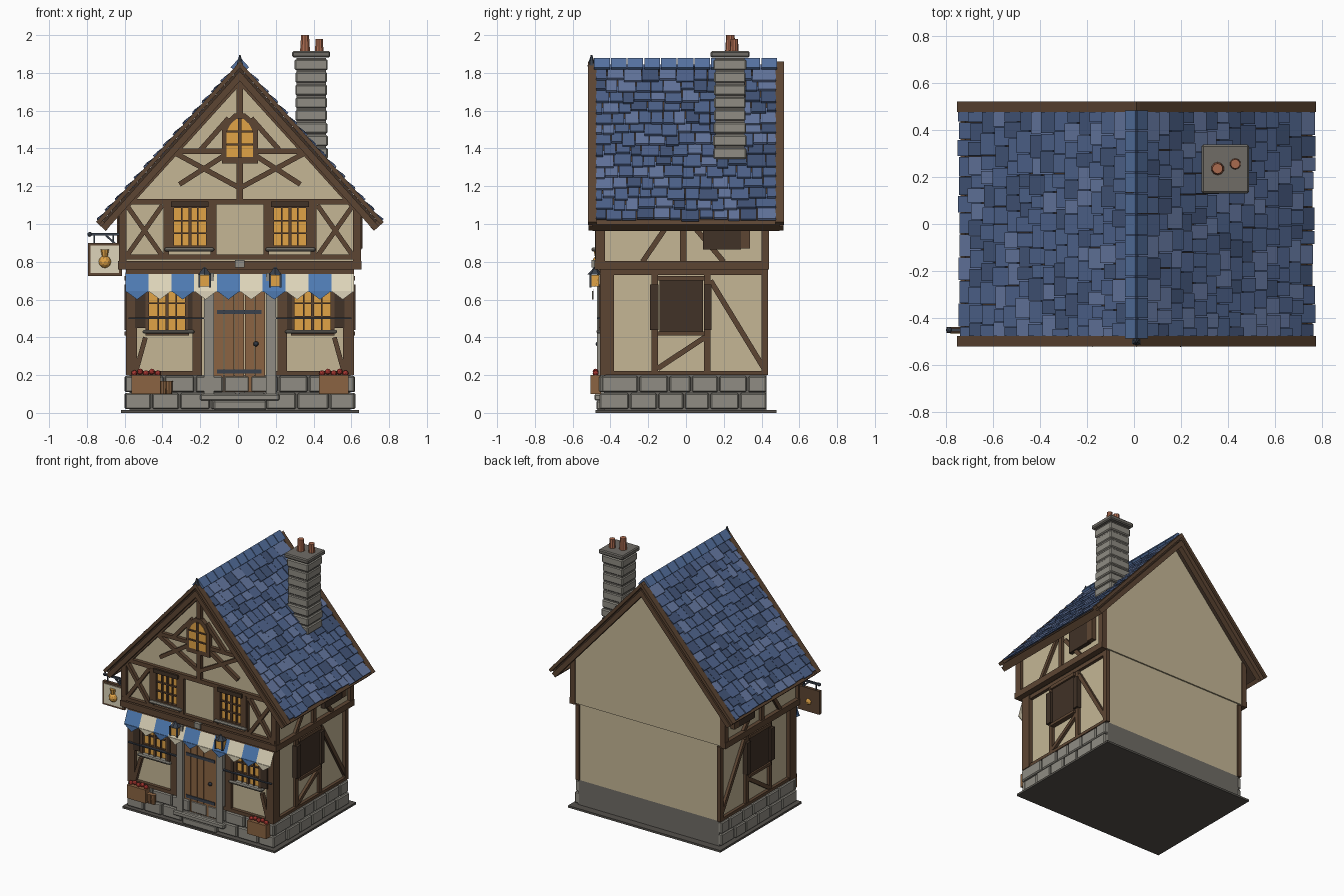
import bpy, bmesh, math, random
from mathutils import Vector as V, Matrix

if "Cube" in bpy.data.objects:
    bpy.data.objects.remove(bpy.data.objects["Cube"])

random.seed(4)
CX = 0.01
parts, mats = {}, {}
COL = dict(wood='5d4736', dark='43352b', plaster='c3b594', stone='8e8b82', base='6f6c66', glow='e0a248',
           plank='8a6444', iron='3c434d', blue='4f79b0', cream='dcd3b8', tile_a='50648c', tile_b='445577',
           tile_c='64769e', ridge='5672a0', clay='a86a50', red='a83a34', ground='55524d')


def mat(key):
    if key not in mats:
        m = bpy.data.materials.new(key)
        m.diffuse_color = [(int(COL[key][i:i + 2], 16) / 255) ** 2.2 for i in (0, 2, 4)] + [1]
        m.use_nodes = True
        m.node_tree.nodes["Principled BSDF"].inputs["Base Color"].default_value = m.diffuse_color
        mats[key] = m
    return mats[key]


def bm_of(name, col):
    return parts.setdefault(name, (bmesh.new(), col))[0]


def beam(name, col, p, q, n, w, d):
    """Box from p to q, width w, depth d along the normal n."""
    p, q, n = V(p), V(q), V(n)
    a = (q - p).normalized()
    s = a.cross(n).normalized()
    n = s.cross(a)
    R = Matrix((a, s, n)).transposed().to_4x4()
    S = Matrix.Diagonal(((q - p).length, w, d, 1))
    bmesh.ops.create_cube(bm_of(name, col), size=1, matrix=Matrix.Translation((p + q) / 2) @ R @ S)


def box(name, col, x0, x1, y0, y1, z0, z1):
    y, z = (y0 + y1) / 2, (z0 + z1) / 2
    beam(name, col, (min(x0, x1), y, z), (max(x0, x1), y, z), (0, 0, 1), abs(y1 - y0), z1 - z0)


def prism(name, col, pts, off):
    bm = bm_of(name, col)
    f = bm.faces.new([bm.verts.new(p) for p in pts])
    r = bmesh.ops.extrude_face_region(bm, geom=[f], use_keep_orig=True)
    bmesh.ops.translate(bm, vec=off, verts=[g for g in r['geom'] if isinstance(g, bmesh.types.BMVert)])
    bmesh.ops.recalc_face_normals(bm, faces=bm.faces)


def cone(name, col, c, r1, r2, h, n=8):
    bmesh.ops.create_cone(bm_of(name, col), cap_ends=True, segments=n, radius1=r1, radius2=r2, depth=h,
                          matrix=Matrix.Translation(c))


def ball(name, col, c, r):
    bmesh.ops.create_icosphere(bm_of(name, col), subdivisions=2, radius=r, matrix=Matrix.Translation(c))


def fbar(x0, z0, x1, z1, w, y, name='front_timber', col='wood'):
    beam(name, col, (x0, y, z0), (x1, y, z1), (0, -1, 0), w, 0.03)


def window(x, z, w, h, y, fw):
    box('window_glass', 'glow', x - w / 2, x + w / 2, y, y + .02, z - h / 2, z + h / 2)
    for s in (-1, 1):
        box('window_frame', 'wood', x + s * w / 2, x + s * (w / 2 + fw), y - .02, y + .02, z - h / 2 - .02, z + h / 2 + .02)
        box('window_frame', 'wood', x - w / 2 - fw, x + w / 2 + fw, y - .02, y + .02,
            z + s * (h / 2 + .012) - .012, z + s * (h / 2 + .012) + .012)
        fbar(x - w / 2, z + s * h / 6, x + w / 2, z + s * h / 6, .008, y, 'window_bars')
    for k in (-.25, 0, .25):
        fbar(x + k * w, z - h / 2, x + k * w, z + h / 2, .008 if k else .016, y, 'window_bars')


# walls and base
box('ground_slab', 'ground', CX - .63, CX + .63, -.48, .48, 0, .015)
box('foundation', 'base', CX - .585, CX + .585, -.435, .425, .015, .2)
box('lower_wall', 'plaster', CX - .575, CX + .575, -.43, .425, .2, .78)
prism('upper_wall', 'plaster', [(CX + x, -.455, z) for x, z in
      ((-.615, .77), (.615, .77), (.615, 1.1), (0, 1.785), (-.615, 1.1))], (0, .89, 0))

# foundation stones in two courses
for row in range(2):
    z0, z1 = .02 + row * .09, .105 + row * .09
    for axis, a, b in (('f', -.6, .62), ('l', -.45, .43), ('r', -.45, .43)):
        n = 8 if axis == 'f' else 6
        cuts = [a + (b - a) * (i + (.35 * row + random.uniform(-.12, .12) if 0 < i < n else 0)) / n for i in range(n + 1)]
        for u, v in zip(cuts, cuts[1:]):
            o = random.uniform(0, .01)
            if axis == 'f':
                box('foundation_stones', 'stone', u + .004, v - .004, -.455 - o, -.42, z0, z1)
            else:
                s = 1 if axis == 'r' else -1
                box('foundation_stones', 'stone', CX + s * .57, CX + s * (.603 + o), u + .004, v - .004, z0, z1)

# timber: front, both halves
yl, yu = -.44, -.466
fbar(CX - .6, .21, -.19, .21, .025, yl)
fbar(.2, .21, CX + .6, .21, .025, yl)
fbar(CX - .6, .75, CX + .6, .75, .03, yl)
box('jetty_beam', 'wood', CX - .645, CX + .645, -.485, -.42, .76, .805)
fbar(CX - .63, .825, CX + .63, .825, .025, yu)
fbar(CX - .63, 1.118, CX + .63, 1.118, .03, yu)
fbar(CX, 1.13, CX, 1.8, .035, yu)
fbar(CX - .38, 1.385, CX + .38, 1.385, .027, yu)
for s in (-1, 1):
    X = lambda x: CX + s * x
    fbar(X(.225), .2, X(.225), .74, .05, yl)
    fbar(X(.55), .22, X(.5), .4, .025, yl)
    for x in (.14, .39):
        fbar(X(x), .82, X(x), 1.12, .03, yu)
    fbar(X(.6), .83, X(.41), 1.1, .025, yu)
    fbar(X(.41), .83, X(.6), 1.1, .025, yu)
    fbar(X(.37), 1.39, X(0), 1.19, .027, yu)
    fbar(X(.32), 1.21, X(.07), 1.37, .027, yu)
    fbar(X(.21), 1.39, X(.06), 1.56, .027, yu)
    fbar(X(.62), 1.08, X(0), 1.765, .04, yu)
    # windows, sills and shutters
    window(X(.385), .545, .19, .22, -.435, .02)
    box('shutters', 'dark', X(.25), X(.275), -.462, -.43, .43, .68)
    box('shutters', 'dark', X(.5), X(.555), -.462, -.43, .45, .67)
    box('window_sills', 'stone', X(.24), X(.515), -.475, -.43, .42, .44)
    window(X(.265), .985, .17, .2, -.462, .045)
    box('window_sills', 'stone', X(.135), X(.4), -.5, -.45, .855, .875)
    box('window_hoods', 'dark', X(.165), X(.365), -.495, -.45, 1.09, 1.12)
    # corner posts
    box('corner_posts', 'wood', X(.545), X(.603), -.455, -.38, .2, .76)
    box('corner_posts', 'wood', X(.57), X(.6), .4, .435, .2, .76)
    box('corner_posts', 'wood', X(.6), X(.64), -.48, -.43, .8, 1.12)
    box('corner_posts', 'wood', X(.6), X(.64), .4, .44, .8, 1.1)
    # side walls
    box('side_beams', 'wood', X(.6), X(.645), -.485, .44, .76, .805)
    box('side_beams', 'wood', X(.57), X(.598), -.44, .43, .2, .222)
    box('side_beams', 'wood', X(.57), X(.598), -.44, .43, .73, .76)
    for y0, z0, y1, z1, w, x in ((-.165, .22, -.165, .74, .035, .58), (.112, .22, .112, .74, .035, .58),
                                 (.13, .7, .41, .24, .028, .58), (-.15, .235, .1, .4, .028, .58),
                                 (-.015, .8, -.015, 1.08, .035, .62), (-.23, .8, -.06, 1.05, .028, .62),
                                 (.2, .8, .03, 1.0, .028, .62)):
        beam('side_timber', 'wood', (X(x), y0, z0), (X(x), y1, z1), (s, 0, 0), w, .03)
    box('side_shutters', 'dark', X(.57), X(.597), -.14, .09, .42, .7)
    box('side_shutters', 'dark', X(.57), X(.612), -.19, -.145, .44, .68)
    box('side_shutters', 'dark', X(.57), X(.612), .095, .135, .44, .68)
    box('side_window_frame', 'wood', X(.57), X(.61), -.15, .1, .7, .725)
    box('side_window_frame', 'wood', X(.57), X(.61), -.15, .1, .41, .43)
    box('side_shutters', 'dark', X(.6), X(.645), .09, .29, .865, 1.08)
    box('side_window_frame', 'wood', X(.6), X(.65), .29, .34, .87, 1.06)
    # door jambs, planters, lanterns
    box('door_jambs', 'stone', X(.138), X(.19), -.47, -.42, .1, .74)
    box('planters', 'plank', X(.42), X(.575), -.505, -.45, .1, .2)
    for i in range(5):
        ball('flowers', 'red', (X(.435 + i * .031), -.478, .21 + .008 * (i % 2)), .016)
    lx = X(.187)
    box('lantern_glass', 'glow', lx - .028, lx + .028, -.508, -.46, .67, .73)
    for dx in (-.028, .028):
        box('lantern_frame', 'iron', lx + dx - .005, lx + dx + .005, -.512, -.5, .665, .735)
    cone('lantern_cap', 'iron', (lx, -.482, .75), .04, .008, .035, 6)
    box('lantern_frame', 'iron', lx - .006, lx + .006, -.49, -.43, .762, .772)

# attic window with pointed arch
for nm, c, w, z0, zs, zt, y in (('attic_frame', 'wood', .095, 1.32, 1.5, 1.585, -.488), ('attic_glass', 'glow', .07, 1.355, 1.49, 1.555, -.492)):
    prism(nm, c, [(CX + x * w, y, z) for x, z in ((-1, z0), (1, z0), (1, zs), (.7, zs * .4 + zt * .6), (.3, zt),
                  (-.3, zt), (-.7, zs * .4 + zt * .6), (-1, zs))], (0, .04, 0))
fbar(CX, 1.35, CX, 1.56, .018, -.485, 'window_bars')
for z in (1.42, 1.49):
    fbar(CX - .07, z, CX + .07, z, .01, -.485, 'window_bars')

# door and step
for i in range(5):
    x = -.127 + i * .0545
    box('door_planks', 'plank', x, x + .051, -.452, -.42, .11, .67)
for z in (.22, .535):
    box('door_straps', 'iron', -.11, .125, -.458, -.44, z - .011, z + .011)
box('door_lintel', 'stone', -.18, .2, -.465, -.42, .665, .7)
ball('door_knob', 'iron', (.095, -.465, .365), .014)
box('door_step', 'stone', -.2, .22, -.485, -.42, .065, .1)
box('door_step', 'stone', -.13, .15, -.475, -.42, .015, .065)
box('beam_boss', 'stone', CX - .025, CX + .025, -.5, -.47, .77, .81)
for x in (-.395, -.365):
    cone('small_bucket', 'plank', (x, -.478, .135), .016, .02, .07)

# striped awning with pointed valance
for i in range(10):
    a, b, c = CX - .605 + i * .121, CX - .605 + (i + 1) * .121, 'cream' if i % 2 else 'blue'
    nm = 'awning_' + c
    prism(nm, c, [(a, -.455, .735), (b, -.455, .735), (b, -.495, .64), (a, -.495, .64)], (0, .004, .008))
    prism(nm, c, [(a, -.497, .645), (b, -.497, .645), ((a + b) / 2, -.497, .6)], (0, .006, 0))
for x in (-.38, .4):
    fbar(x - .2, .5, x + .2, .5, .008, -.455, 'awning_rod', 'iron')

# roof: frame running down each slope from the ridge
A = math.atan(1.115)
L = 1.141
for s in (-1, 1):
    d, n = V((s * math.cos(A), 0, -math.sin(A))), V((s * math.sin(A), 0, math.cos(A)))
    P = lambda t, y, h: V((CX, y, 1.86)) + d * t + n * h
    beam('roof_deck', 'dark', P(.02, 0, -.035), P(L - .01, 0, -.035), n, .97, .025)
    beam('eave_board', 'wood', P(L - .03, 0, -.045), P(L, 0, -.045), n, .99, .05)
    for y in (-.497, .497):
        beam('barge_boards', 'wood', P(0, y, -.011), P(L, y, -.011), n, .045, .022)
        beam('barge_boards', 'wood', P(.04, y, -.052), P(L, y, -.052), n, .04, .034)
    rows = 14
    for r in range(rows):
        y = -.478
        t = r * (L - .07) / rows + .03
        first = True
        while y < .47:
            w = random.uniform(.055, .1) * (.6 if first and r % 2 else 1)
            first = False
            e = .478 if .478 - (y + w) < .04 else y + w
            c = random.choice(('tile_a', 'tile_a', 'tile_b', 'tile_c'))
            end = min(t + .1 + random.uniform(-.012, .016), L - .012)
            m = (y + e) / 2
            beam('roof_' + c, c, P(t - .02, m, -.02), P(end, m, .002 + random.uniform(-.003, .003)), n, e - y - .004, .012)
            y = e
    for i in range(11):
        y = -.445 + i * .0885
        beam('ridge_tiles', 'ridge', P(-.012, y, .008), P(.055, y, .008), n, .083, .016)
cone('ridge_finial', 'iron', (CX, -.5, 1.865), .022, .004, .06, 6)

# chimney
box('chimney_core', 'base', .31, .465, .155, .31, 1.28, 1.88)
for i in range(8):
    z, o = 1.345 + i * .067, random.uniform(-.004, .006)
    box('chimney_stones', 'stone', .302 - o, .473 + o, .147 - o, .318 + o, z, z + .058)
box('chimney_cap', 'base', .287, .488, .13, .337, 1.882, 1.915)
cone('chimney_pots', 'clay', (.355, .235, 1.955), .028, .022, .09, 10)
cone('chimney_pots', 'clay', (.43, .255, 1.945), .024, .02, .07, 10)

# hanging sign with flask emblem
box('sign_frame', 'wood', -.795, -.615, -.462, -.438, .725, .9)
box('sign_face', 'cream', -.78, -.63, -.467, -.455, .74, .885)
ball('sign_flask', 'glow', (-.705, -.462, .8), .034)
cone('sign_flask', 'glow', (-.705, -.468, .845), .014, .022, .04)
beam('sign_bracket', 'iron', (-.79, -.45, .945), (-.6, -.45, .945), (0, 0, 1), .014, .014)
beam('sign_bracket', 'iron', (-.7, -.45, .94), (-.62, -.45, .87), (0, 1, 0), .01, .01)
ball('sign_bracket', 'iron', (-.785, -.45, .945), .013)
for x in (-.76, -.66):
    box('sign_bracket', 'iron', x - .004, x + .004, -.454, -.446, .89, .945)

# turn the collected parts into objects
for name, (bm, col) in parts.items():
    me = bpy.data.meshes.new(name)
    bm.to_mesh(me)
    bm.free()
    me.materials.append(mat(col))
    ob = bpy.data.objects.new(name, me)
    bpy.context.collection.objects.link(ob)
    if 'stones' in name or name in ('chimney_cap', 'door_step', 'window_sills'):
        b = ob.modifiers.new('bevel', 'BEVEL')
        b.width, b.segments = .007, 1
